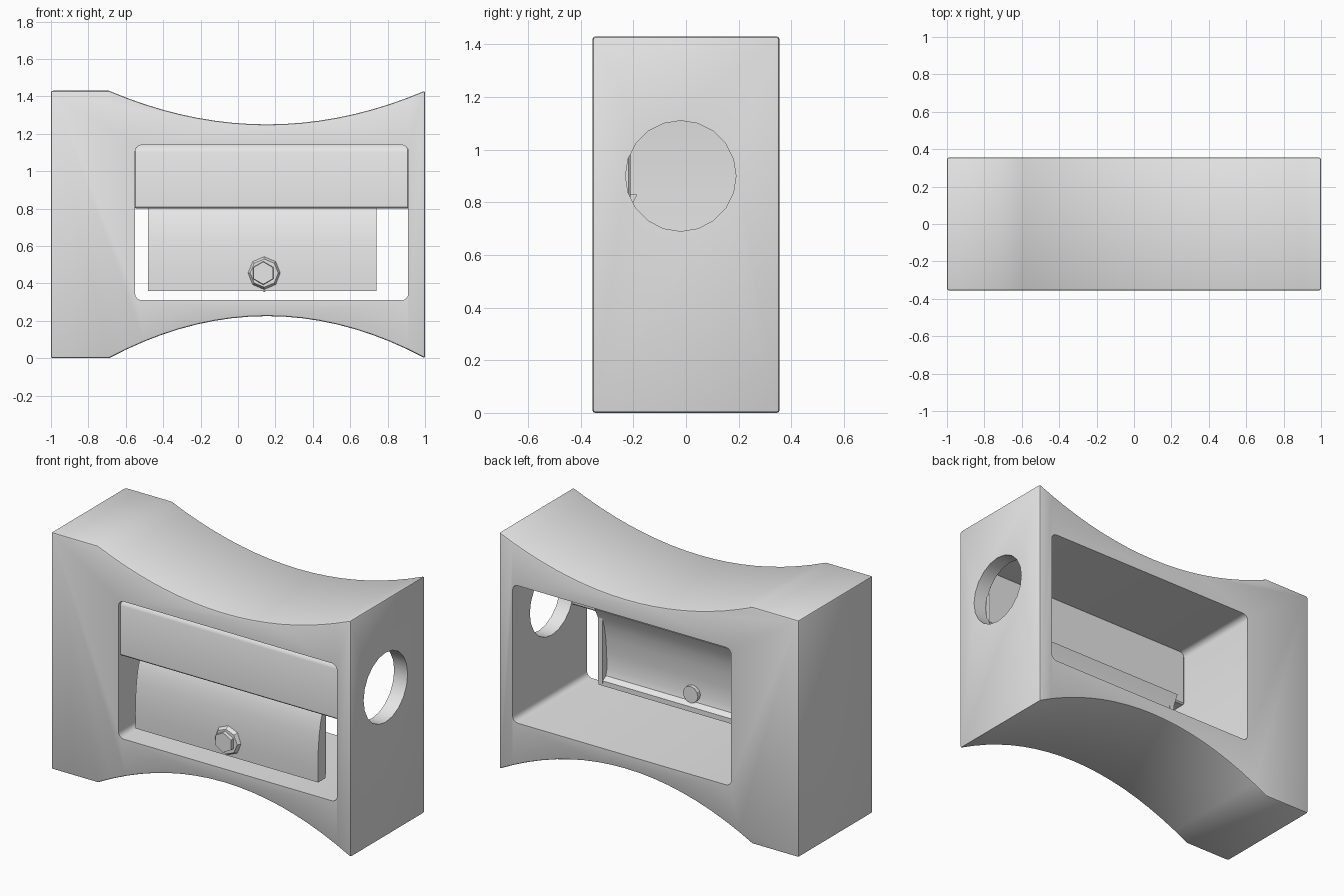
import bpy
import bmesh
from math import sin, cos, pi, radians
from mathutils import Matrix

cube = bpy.data.objects.get("Cube")
if cube:
    bpy.data.objects.remove(cube, do_unlink=True)

grey = bpy.data.materials.new("plain grey")
grey.use_nodes = True
colour = (0.8, 0.8, 0.8, 1)
grey.diffuse_color = colour
grey.node_tree.nodes["Principled BSDF"].inputs["Base Color"].default_value = colour


def finish(name, bm):
    bmesh.ops.recalc_face_normals(bm, faces=bm.faces)
    mesh = bpy.data.meshes.new(name)
    bm.to_mesh(mesh)
    bm.free()
    obj = bpy.data.objects.new(name, mesh)
    bpy.context.collection.objects.link(obj)
    mesh.materials.append(grey)
    return obj


def activate(obj):
    bpy.ops.object.select_all(action="DESELECT")
    obj.select_set(True)
    bpy.context.view_layer.objects.active = obj


def prism(name, outline, axis, low, high):
    """Extrude an outline along x (points are y, z) or along y (points are x, z)."""
    bm = bmesh.new()
    place = (lambda a, b, t: (t, a, b)) if axis == "x" else (lambda a, b, t: (a, t, b))
    ends = [[bm.verts.new(place(a, b, t)) for a, b in outline] for t in (low, high)]
    for end in ends:
        bm.faces.new(end)
    for i in range(len(outline)):
        j = (i + 1) % len(outline)
        bm.faces.new((ends[0][i], ends[0][j], ends[1][j], ends[1][i]))
    return finish(name, bm)


def rounded_rect(x0, x1, z0, z1, r, steps=4):
    corners = [(x1 - r, z1 - r), (x0 + r, z1 - r), (x0 + r, z0 + r), (x1 - r, z0 + r)]
    return [(cx + r * cos((q + s / steps) * pi / 2), cz + r * sin((q + s / steps) * pi / 2))
            for q, (cx, cz) in enumerate(corners) for s in range(steps + 1)]


def bevel(obj, width, segments=2):
    activate(obj)
    mod = obj.modifiers.new("soft edges", "BEVEL")
    mod.width = width
    mod.segments = segments
    mod.limit_method = "ANGLE"
    mod.angle_limit = radians(40)
    bpy.ops.object.modifier_apply(modifier=mod.name)


def cut(obj, cutter):
    activate(obj)
    mod = obj.modifiers.new("cut", "BOOLEAN")
    mod.operation = "DIFFERENCE"
    mod.solver = "EXACT"
    mod.object = cutter
    bpy.ops.object.modifier_apply(modifier=mod.name)
    bpy.data.objects.remove(cutter, do_unlink=True)


def cone(bm, r1, r2, x, z, y_back, y_front, sides):
    # stands along y, r1 at the back end and r2 at the front end
    spin = Matrix.Translation((x, (y_back + y_front) / 2, z)) @ Matrix.Rotation(pi / 2, 4, "X")
    bmesh.ops.create_cone(bm, cap_ends=True, segments=sides, radius1=r1, radius2=r2,
                          depth=y_back - y_front, matrix=spin)


# Body: waisted block with concave top and bottom
HEIGHT, DEPTH, START = 1.43, 0.355, -0.69


def waist(level, sag, steps=18):
    points = []
    for i in range(steps + 1):
        t = -1 + 2 * i / steps
        points.append((START + (1 - START) * i / steps, level + sag * (1 - t * t)))
    return points


outline = [(-1, 0)] + waist(0, 0.225) + waist(HEIGHT, -0.18)[::-1] + [(-1, HEIGHT)]
body = prism("body", outline, "y", -DEPTH, DEPTH)
bevel(body, 0.01)

# Window through the body, and the round entry hole in the side wall
cut(body, prism("window_cutter", rounded_rect(-0.55, 0.91, 0.31, 1.14, 0.035), "y", -0.6, 0.6))
ring = [(-0.02 + 0.21 * cos(2 * pi * i / 20), 0.9 + 0.21 * sin(2 * pi * i / 20)) for i in range(20)]
cut(body, prism("hole_cutter", ring, "x", 0.8, 1.2))

# Front bar closing the upper part of the window, with chamfered front edges
bar = prism("front_bar", [(-0.21, 0.8), (-0.34, 0.8), (-0.34, 1.11), (-0.31, 1.145), (-0.21, 1.145)],
            "x", -0.555, 0.915)
bevel(bar, 0.008, 1)

# Curved blade plate with a lip along its lower back edge
front = [(-0.292, 0.36), (-0.295, 0.45), (-0.292, 0.55), (-0.283, 0.64),
         (-0.27, 0.71), (-0.25, 0.77), (-0.22, 0.83)]
back = [(y + 0.035, z) for y, z in front[1:]][::-1]
lip = [(-0.25, 0.41), (-0.22, 0.39), (-0.22, 0.36)]
blade = prism("blade", front + back + lip, "x", -0.48, 0.74)

# End plates of the blade
ends = []
for name, x in (("blade_end_right", -0.48), ("blade_end_left", 0.71)):
    ends.append(prism(name, front + [(-0.215, 0.83), (-0.22, 0.36)], "x", x, x + 0.03))

# Screw: flared collar, six-sided head, and shank end behind the blade
bm = bmesh.new()
cone(bm, 0.1, 0.075, 0.14, 0.455, -0.27, -0.315, 8)
cone(bm, 0.065, 0.06, 0.135, 0.455, -0.3, -0.335, 6)
cone(bm, 0.05, 0.05, 0.135, 0.455, -0.235, -0.28, 12)
screw = finish("screw", bm)

for obj in [body, bar, blade] + ends:
    activate(obj)
    bpy.ops.object.shade_smooth_by_angle(angle=radians(30))
